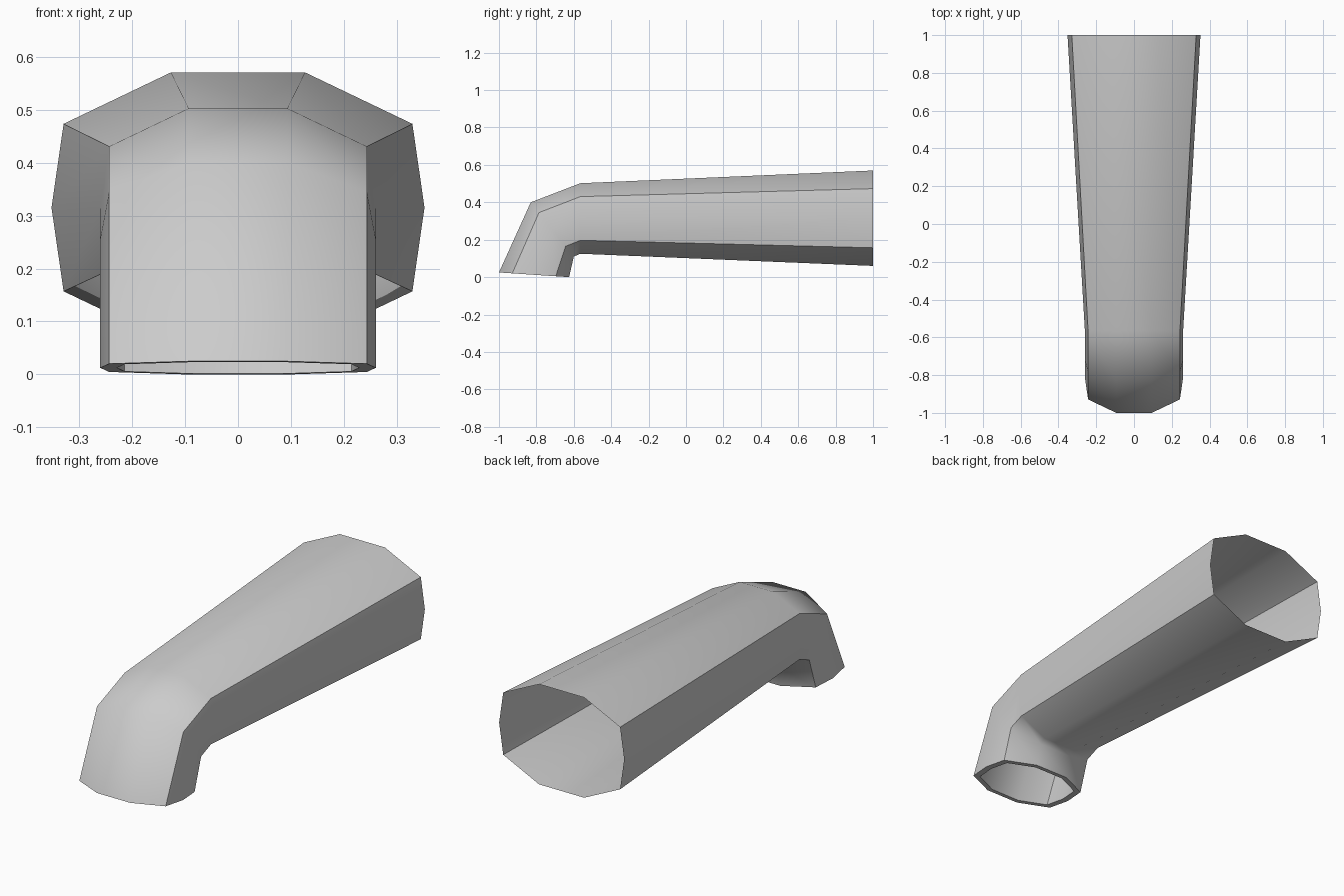
import bpy
import bmesh
import math
from mathutils import Vector

cube = bpy.data.objects.get("Cube")
if cube:
    bpy.data.objects.remove(cube, do_unlink=True)

# Grey cloth material
cloth = bpy.data.materials.new("grey_cloth")
cloth.use_nodes = True
colour = (0.6, 0.6, 0.6, 1)
cloth.diffuse_color = colour
cloth.node_tree.nodes["Principled BSDF"].inputs["Base Color"].default_value = colour

# Ten-sided section: (share of half width, share of half height), right half then mirrored
HALF = [(0.36, 1), (0.935, 0.62), (1, 0), (0.935, -0.62), (0.36, -1)]
SECTION = HALF + [(-w, h) for w, h in reversed(HALF)]

# Sleeve stations: half width, top (y, z), bottom (y, z)
SHOULDER = (0.352, (1, 0.57), (1, 0.06))
ELBOW = (0.26, (-0.565, 0.502), (-0.565, 0.125))
BEND = (0.26, (-0.83, 0.4), (-0.6, 0.11))
CUFF = (0.26, (-1, 0.025), (-0.625, 0))


def add_ring(bm, station, scale=1.0):
    width, top, bottom = station
    top, bottom = Vector((0, *top)), Vector((0, *bottom))
    centre, up = (top + bottom) / 2, (top - bottom) / 2 * scale
    return [bm.verts.new(centre + up * h + Vector((w * width * scale, 0, 0)))
            for w, h in SECTION]


# Outer tube, cuff rim and inner lining in one continuous skin
bm = bmesh.new()
rings = [add_ring(bm, s) for s in (SHOULDER, ELBOW, BEND, CUFF)]
rings += [add_ring(bm, s, 0.88) for s in (CUFF, BEND)]
for a, b in zip(rings, rings[1:]):
    for i in range(len(a)):
        j = (i + 1) % len(a)
        bm.faces.new((a[i], b[i], b[j], a[j]))
bm.normal_update()
# Make the skin face outward, judged by the top of the shoulder span
top_face = max(bm.faces, key=lambda f: f.calc_center_median().z)
if top_face.normal.z < 0:
    bmesh.ops.reverse_faces(bm, faces=bm.faces[:])

mesh = bpy.data.meshes.new("sleeve")
bm.to_mesh(mesh)
bm.free()
mesh.materials.append(cloth)
sleeve = bpy.data.objects.new("sleeve", mesh)
bpy.context.collection.objects.link(sleeve)

# Smooth cloth with creases along the sides and the rim
bpy.ops.object.select_all(action="DESELECT")
sleeve.select_set(True)
bpy.context.view_layer.objects.active = sleeve
bpy.ops.object.shade_smooth_by_angle(angle=math.radians(50))
